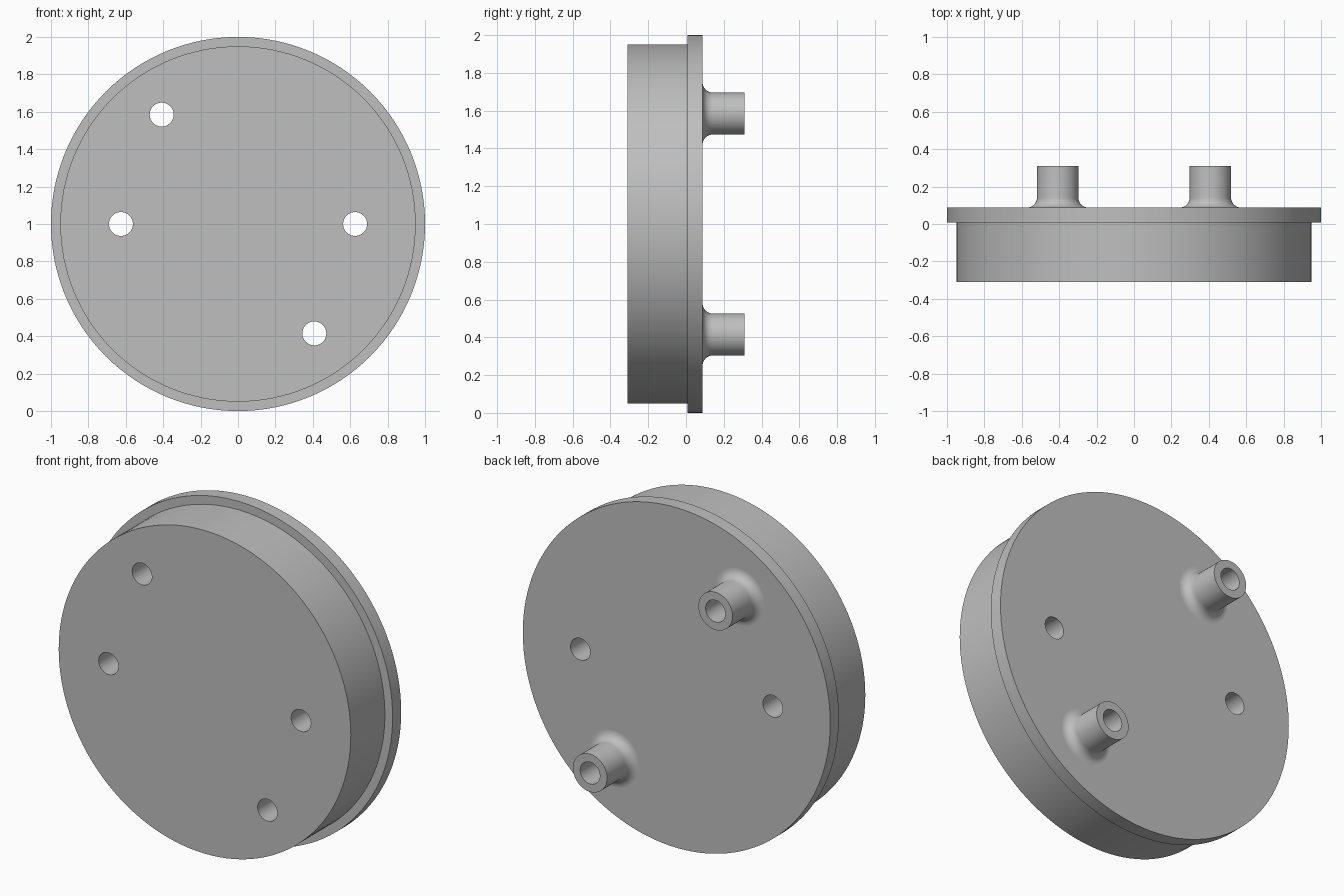
import bpy
import bmesh
import math
from mathutils import Matrix

cube = bpy.data.objects.get("Cube")
if cube:
    bpy.data.objects.remove(cube, do_unlink=True)

# Depths along y, from front to back
FRONT, STEP, BACK, TIP = -0.309, 0.008, 0.088, 0.309
BORE, BOSS, FILLET = 0.064, 0.111, 0.053
BOSS_SPOTS = {"left": (0.408, 0.415), "right": (-0.408, 1.585)}
HOLE_SPOTS = [(0.626, 1.0), (-0.626, 1.0)]

grey = bpy.data.materials.new("plain grey")
grey.use_nodes = True
colour = (0.52, 0.52, 0.52, 1)
grey.diffuse_color = colour
grey.node_tree.nodes["Principled BSDF"].inputs["Base Color"].default_value = colour


def lathe(name, profile, x, z, sides):
    """Revolve a closed (radius, y) profile around the y axis."""
    bm = bmesh.new()
    verts = [bm.verts.new((r, y, 0)) for r, y in profile]
    edges = [bm.edges.new((a, b)) for a, b in zip(verts, verts[1:] + verts[:1])
             if a.co.x > 0 or b.co.x > 0]
    bmesh.ops.spin(bm, geom=verts + edges, cent=(0, 0, 0), axis=(0, 1, 0),
                   angle=math.tau, steps=sides, use_duplicate=False)
    bmesh.ops.remove_doubles(bm, verts=bm.verts, dist=0.0001)
    # Merge the end caps into single flat faces
    bmesh.ops.dissolve_limit(bm, angle_limit=0.001, verts=bm.verts, edges=bm.edges)
    bmesh.ops.recalc_face_normals(bm, faces=bm.faces)
    bmesh.ops.transform(bm, matrix=Matrix.Translation((x, 0, z)), verts=bm.verts)
    mesh = bpy.data.meshes.new(name)
    bm.to_mesh(mesh)
    bm.free()
    mesh.materials.append(grey)
    obj = bpy.data.objects.new(name, mesh)
    bpy.context.collection.objects.link(obj)
    return obj


def activate(obj):
    bpy.ops.object.select_all(action="DESELECT")
    obj.select_set(True)
    bpy.context.view_layer.objects.active = obj


# Stepped disc: thick body with a thin wider flange at the back
disc = lathe("flanged_disc", [(0, FRONT), (0.95, FRONT), (0.95, STEP),
                              (1, STEP), (1, BACK), (0, BACK)], 0, 1, 128)

# Four holes drilled through the disc
for x, z in HOLE_SPOTS + list(BOSS_SPOTS.values()):
    drill = lathe("drill", [(0, -0.5), (BORE, -0.5), (BORE, 0.5), (0, 0.5)], x, z, 48)
    drill.hide_render = True
    cut = disc.modifiers.new("hole", "BOOLEAN")
    cut.operation = "DIFFERENCE"
    cut.solver = "EXACT"
    cut.object = drill
    activate(disc)
    bpy.ops.object.modifier_apply(modifier=cut.name)
    bpy.data.objects.remove(drill, do_unlink=True)

# Hollow bosses with a rounded foot on the back face
arc = [math.radians(90) * i / 8 for i in range(9)]
foot = [(BOSS + FILLET * (1 - math.sin(a)), BACK + FILLET * (1 - math.cos(a)))
        for a in arc]
bosses = [lathe(side + "_boss", foot + [(BOSS, TIP), (BORE, TIP), (BORE, BACK)], x, z, 48)
          for side, (x, z) in BOSS_SPOTS.items()]

for obj in [disc] + bosses:
    activate(obj)
    bpy.ops.object.shade_smooth_by_angle(angle=math.radians(30))
